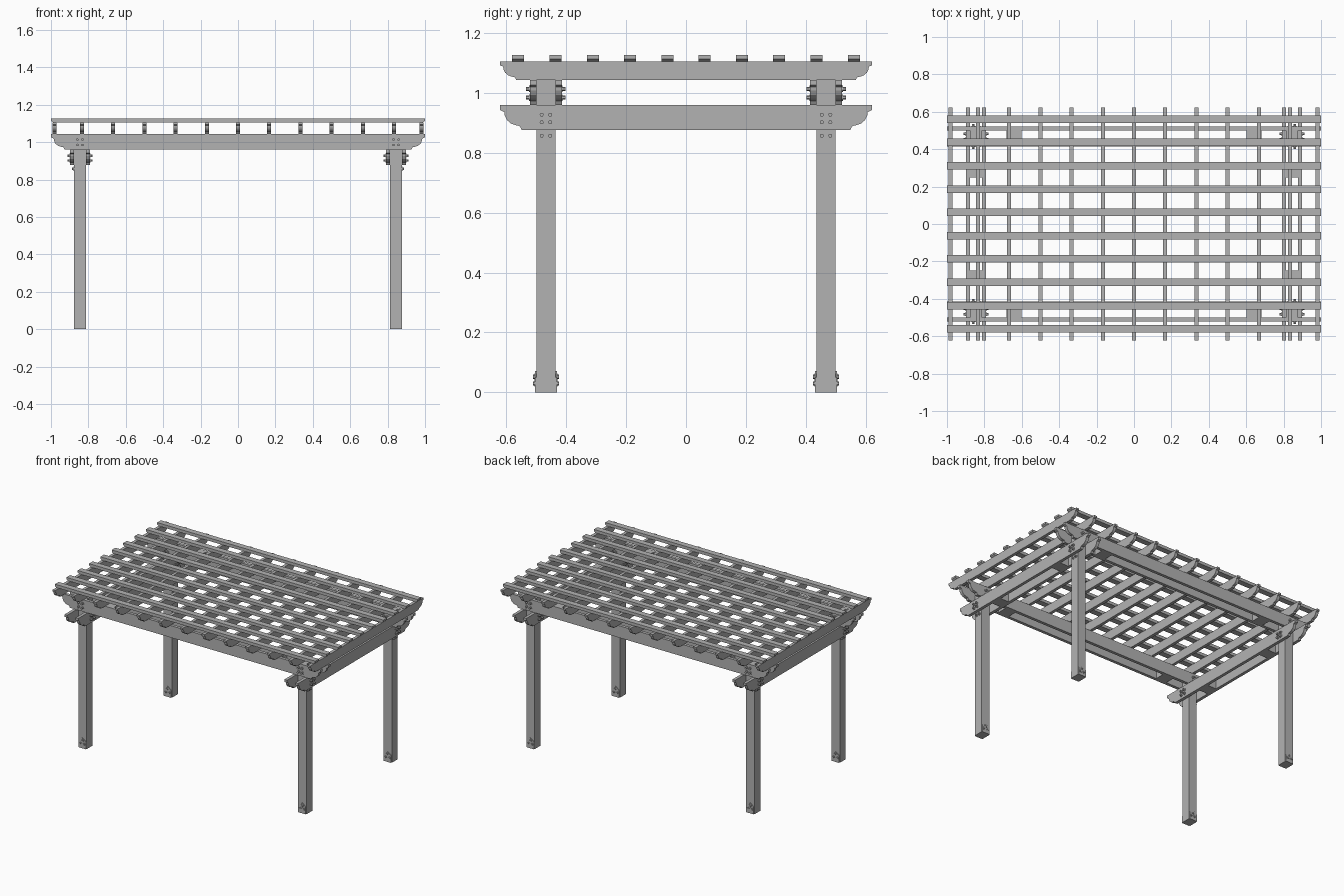
import bpy, bmesh, math
from mathutils import Matrix, Vector

cube = bpy.data.objects.get("Cube")
if cube:
    bpy.data.objects.remove(cube, do_unlink=True)

mat = bpy.data.materials.new("weathered grey")
mat.use_nodes = True
GREY = (0.45, 0.45, 0.45, 1)
mat.diffuse_color = GREY
mat.node_tree.nodes["Principled BSDF"].inputs["Base Color"].default_value = GREY

POST_X, POST_Y, POST_W = 0.845, 0.468, 0.064
PLANK = 0.021
BEAM_Z, GIRDER_Z, RAFTER_Z, SLAT_Z, TOP_Z = 0.877, 0.96, 1.043, 1.106, 1.127
# Decorative end cut: (inset, drop) as fractions of run and plank height
OGEE = [(0, 0), (0, .2), (.2, .28), (.22, .42), (.32, .6), (.5, .74),
        (.72, .81), (.9, .84), (1, 1)]
CHAMFER = [(0, 0), (0, .6), (1, 1)]
SIGNS = [(sx, sy) for sx in (-1, 1) for sy in (-1, 1)]


def finish(name, bm):
    bmesh.ops.recalc_face_normals(bm, faces=bm.faces)
    mesh = bpy.data.meshes.new(name)
    bm.to_mesh(mesh)
    bm.free()
    mesh.materials.append(mat)
    obj = bpy.data.objects.new(name, mesh)
    bpy.context.collection.objects.link(obj)
    return obj


def box(name, x, y, z0, z1, sx, sy):
    bm = bmesh.new()
    bmesh.ops.create_cube(bm, size=1, matrix=Matrix.Translation((x, y, (z0 + z1) / 2))
                          @ Matrix.Diagonal((sx, sy, z1 - z0, 1)))
    return finish(name, bm)


def extrude_outline(name, points, direction):
    bm = bmesh.new()
    face = bm.faces.new([bm.verts.new(p) for p in points])
    grown = bmesh.ops.extrude_face_region(bm, geom=[face])
    moved = [v for v in grown["geom"] if isinstance(v, bmesh.types.BMVert)]
    bmesh.ops.translate(bm, verts=moved, vec=direction)
    return finish(name, bm)


def plank(name, axis, offset, half, z0, z1, width, run, cut):
    """Plank along an axis with a shaped cut under both ends."""
    end = [(half - u * run, z1 - v * (z1 - z0)) for u, v in cut]
    outline = end + [(-a, z) for a, z in reversed(end)]
    side = offset - width / 2
    if axis == "x":
        return extrude_outline(name, [(a, side, z) for a, z in outline], Vector((0, width, 0)))
    return extrude_outline(name, [(side, a, z) for a, z in outline], Vector((width, 0, 0)))


def bolts(name, places, axis, out):
    """Washer and hex head facing along an axis."""
    bm = bmesh.new()
    turn = Matrix.Rotation(math.pi / 2, 4, "Y" if axis == "x" else "X")
    for p in places:
        for radius, depth, sides in ((.011, .006, 12), (.007, out * 2, 6)):
            bmesh.ops.create_cone(bm, cap_ends=True, segments=sides, radius1=radius,
                                  radius2=radius, depth=depth,
                                  matrix=Matrix.Translation(p) @ turn)
    return finish(name, bm)


# Posts, base plates, spacer blocks and fixings at each corner
for sx, sy in SIGNS:
    tag = ("left" if sx > 0 else "right") + ("_back" if sy > 0 else "_front")
    px, py, h = sx * POST_X, sy * POST_Y, POST_W / 2
    box("post_" + tag, px, py, 0, RAFTER_Z, POST_W, POST_W)
    for d in (-1, 1):
        face = py + d * h
        shape = [(-.9, 0), (.9, 0), (.9, .05), (0, .072), (-.9, .05)]
        extrude_outline("base_plate_" + tag, [(px + u * h, face, z) for u, z in shape],
                        Vector((0, d * .005, 0)))
        bolts("base_bolts_" + tag,
              [(px + u, face + d * .004, z) for u, z in ((-.014, .03), (.014, .03), (0, .052))],
              "y", .007)
        # Bolts through the doubled beams
        bolts("girder_bolts_" + tag,
              [(px + u, face + d * PLANK, z) for u in (-.014, .014) for z in (.985, 1.014)],
              "y", .013)
        bolts("side_beam_bolts_" + tag,
              [(px + d * (h + PLANK), py + u, z) for u in (-.014, .014) for z in (.902, .928)],
              "x", .013)
    bolts("post_top_bolts_" + tag, [(px + sx * h, py + u, .858) for u in (-.014, .014)],
          "x", .01)
    box("girder_spacer_" + tag, sx * .642, py, GIRDER_Z, RAFTER_Z, .082, POST_W)
    box("side_beam_spacer_" + tag, px, sy * .29, BEAM_Z, GIRDER_Z, POST_W, .082)

# Doubled side beams, then doubled long girders on top
gap = (POST_W + PLANK) / 2
for s in (-1, 1):
    for d in (-1, 1):
        plank("side_beam", "y", s * POST_X + d * gap, .622, BEAM_Z, GIRDER_Z, PLANK, .073, OGEE)
        plank("long_girder", "x", s * POST_Y + d * gap, 1, GIRDER_Z, RAFTER_Z, PLANK, .073, OGEE)

# Rafters: evenly spaced, with the outermost pair near the ends
for i in range(-6, 7):
    x = i * .1668 if abs(i) < 6 else math.copysign(.98, i)
    plank("rafter", "y", x, .622, RAFTER_Z, SLAT_Z, PLANK, .055, OGEE)

# Shade slats
for i in range(10):
    plank("shade_slat", "x", (i - 4.5) * .1246, 1, SLAT_Z, TOP_Z, .04, .012, CHAMFER)
